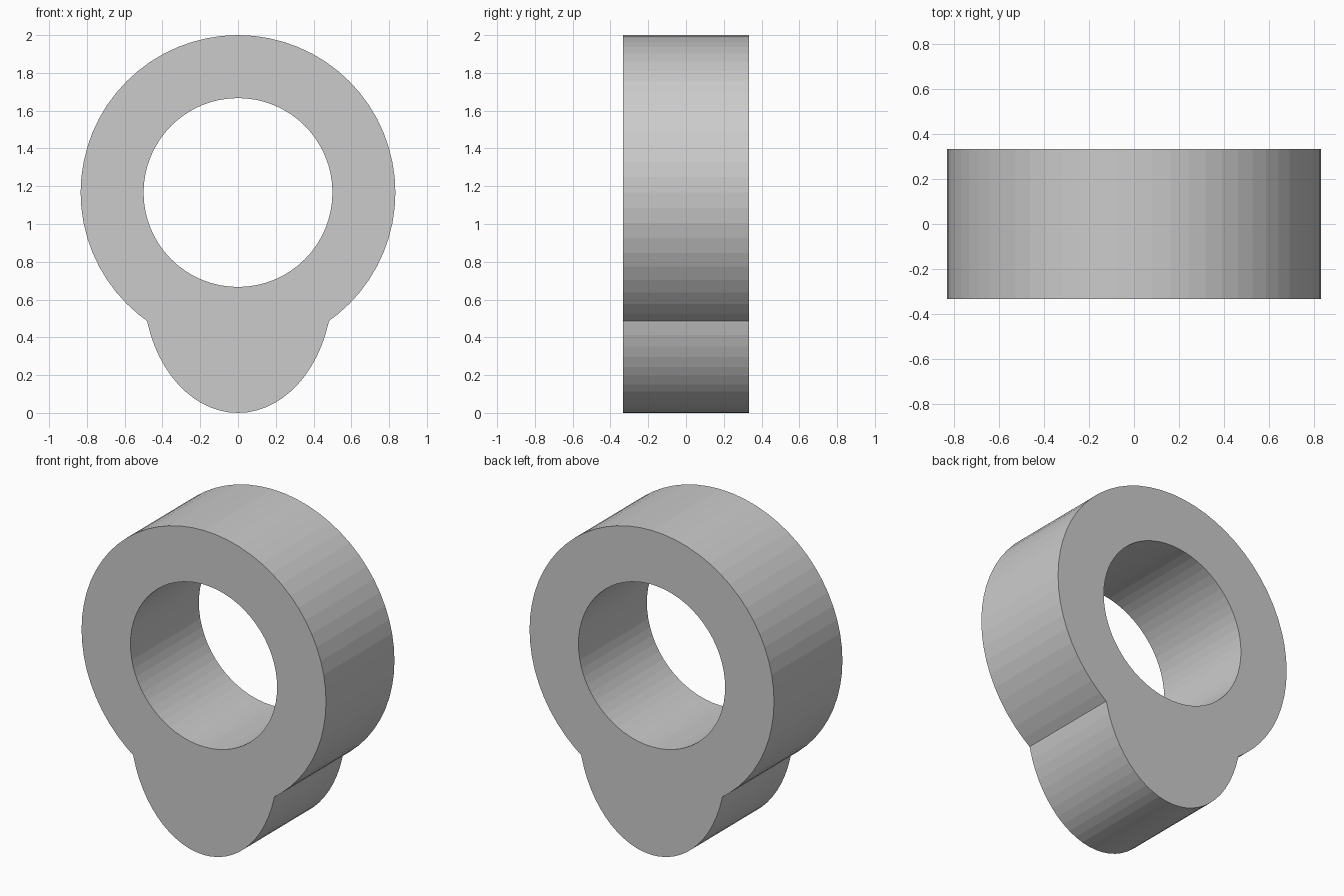
import bpy, bmesh
from math import sin, cos, pi, sqrt, asin

if "Cube" in bpy.data.objects:
    bpy.data.objects.remove(bpy.data.objects["Cube"])

SIDES = 64
HALF = 1 / 3                       # half thickness
RING_Z, R_OUT, R_IN = 7 / 6, 5 / 6, 0.5
LOBE_Z, LOBE_A, LOBE_B = 2 / 3, 0.5, 2 / 3


def ellipse(cz, a, b):
    return [(a * cos(2 * pi * i / SIDES), cz + b * sin(2 * pi * i / SIDES)) for i in range(SIDES)]


# Height and half width of the crease where ring and lobe meet
k = (LOBE_A / LOBE_B) ** 2
h = RING_Z - k * LOBE_Z
c = RING_Z ** 2 - k * LOBE_Z ** 2 + LOBE_A ** 2 - R_OUT ** 2
join_z = (h - sqrt(h * h - (1 - k) * c)) / (1 - k)
join_x = sqrt(R_OUT ** 2 - (join_z - RING_Z) ** 2)

# Outer outline: ring above the crease, elliptical lobe below it
ring = ellipse(RING_Z, R_OUT, R_OUT)
start = 3 * SIDES // 4             # begin each loop at its lowest point
ring = [p for p in ring[start:] + ring[:start] if p[1] > join_z + 0.005]
lobe = [p for p in ellipse(LOBE_Z, LOBE_A, LOBE_B) if p[1] < join_z - 0.005]
outline = [(join_x, join_z)] + ring + [(-join_x, join_z)] + lobe
hole = ellipse(RING_Z, R_IN, R_IN)

# Fill the profile around the hole and extrude it through the thickness
bm = bmesh.new()
edges = []
for loop in (outline, hole):
    vs = [bm.verts.new((x, -HALF, z)) for x, z in loop]
    edges += [bm.edges.new((v, vs[(i + 1) % len(vs)])) for i, v in enumerate(vs)]
bmesh.ops.triangle_fill(bm, edges=edges, use_beauty=True)
out = bmesh.ops.extrude_face_region(bm, geom=bm.faces[:], use_keep_orig=True)
moved = [g for g in out["geom"] if isinstance(g, bmesh.types.BMVert)]
bmesh.ops.translate(bm, verts=moved, vec=(0, 2 * HALF, 0))
bmesh.ops.recalc_face_normals(bm, faces=bm.faces[:])

mesh = bpy.data.meshes.new("ring_with_lobe")
bm.to_mesh(mesh)
bm.free()
bpy.context.collection.objects.link(bpy.data.objects.new("ring_with_lobe", mesh))
